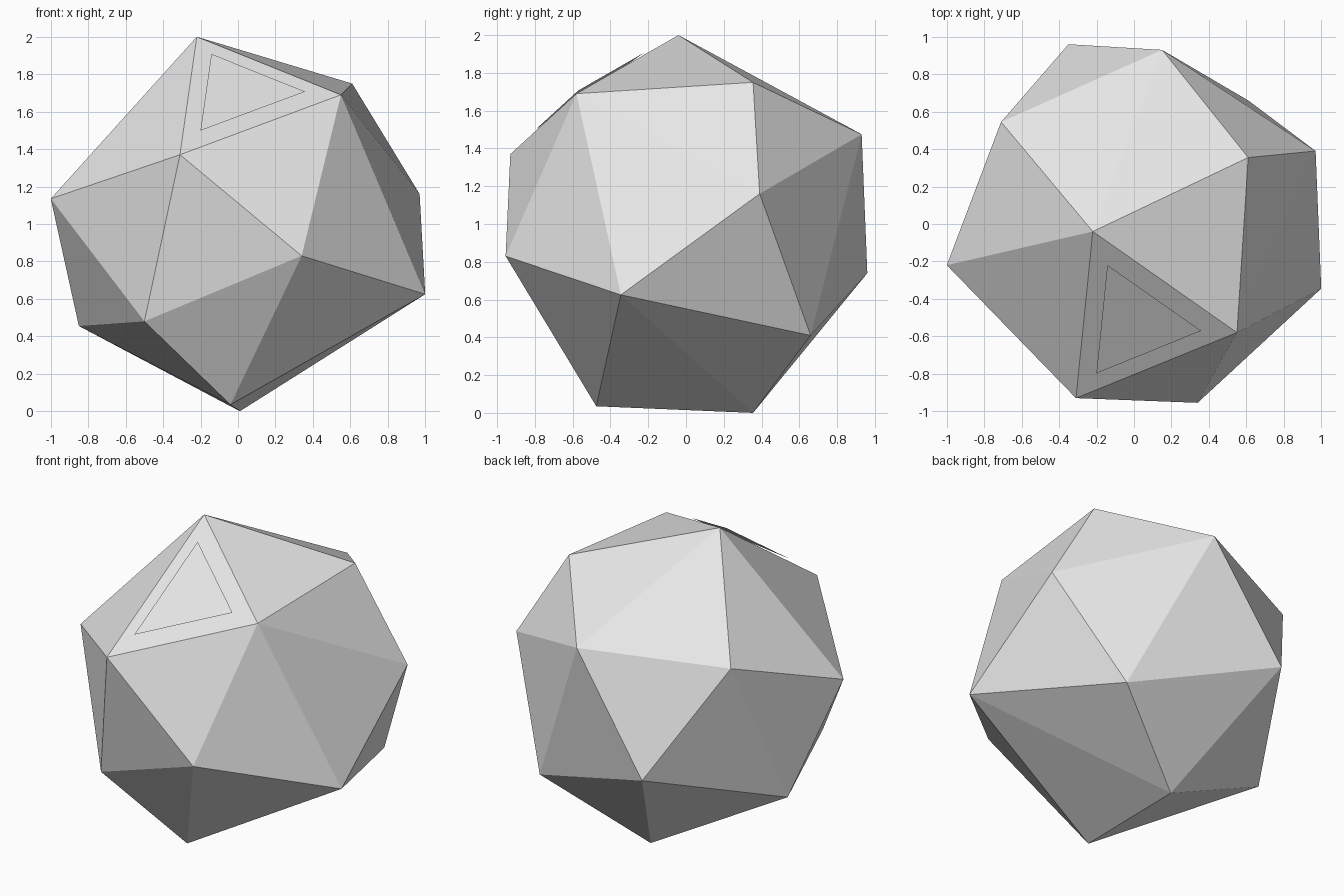
import bpy
import bmesh
from mathutils import Vector

cube = bpy.data.objects.get("Cube")
if cube:
    bpy.data.objects.remove(cube, do_unlink=True)

# One plain stone grey for everything
grey = bpy.data.materials.new("stone_grey")
grey.use_nodes = True
colour = (0.8, 0.8, 0.8, 1)
grey.diffuse_color = colour
grey.node_tree.nodes["Principled BSDF"].inputs["Base Color"].default_value = colour


def add_object(name, bm):
    mesh = bpy.data.meshes.new(name)
    bm.to_mesh(mesh)
    bm.free()
    mesh.materials.append(grey)
    obj = bpy.data.objects.new(name, mesh)
    bpy.context.collection.objects.link(obj)
    return obj


# Corners of the faceted stone, upper to lower
peak = Vector((-0.22, -0.04, 2.0))
brow = Vector((0.55, -0.58, 1.69))
front = Vector((-0.31, -0.93, 1.37))
corners = [
    peak, brow, front,
    (0.61, 0.355, 1.75), (0.15, 0.93, 1.475), (-0.71, 0.545, 1.42),
    (0.97, 0.39, 1.16), (-1.0, -0.22, 1.135), (0.34, -0.955, 0.83),
    (-0.35, 0.96, 0.74), (1.0, -0.345, 0.625), (-0.5, -0.72, 0.48),
    (-0.85, 0.15, 0.455), (0.61, 0.66, 0.41), (-0.04, -0.475, 0.035),
    (0.01, 0.355, 0.0),
]

# Faceted body: the flat-sided hull around the corners
bm = bmesh.new()
for co in corners:
    bm.verts.new(co)
bmesh.ops.convex_hull(bm, input=bm.verts[:])
bmesh.ops.recalc_face_normals(bm, faces=bm.faces[:])
add_object("faceted_body", bm)

# Thin triangular plate floating just above the upper front facet
facet = [peak, front, brow]
centre = sum(facet, Vector()) / 3
normal = (front - peak).cross(brow - peak).normalized()
bm = bmesh.new()
bm.faces.new([bm.verts.new(centre.lerp(co, 0.65) + normal * 0.022) for co in facet])
add_object("facet_plate", bm)
